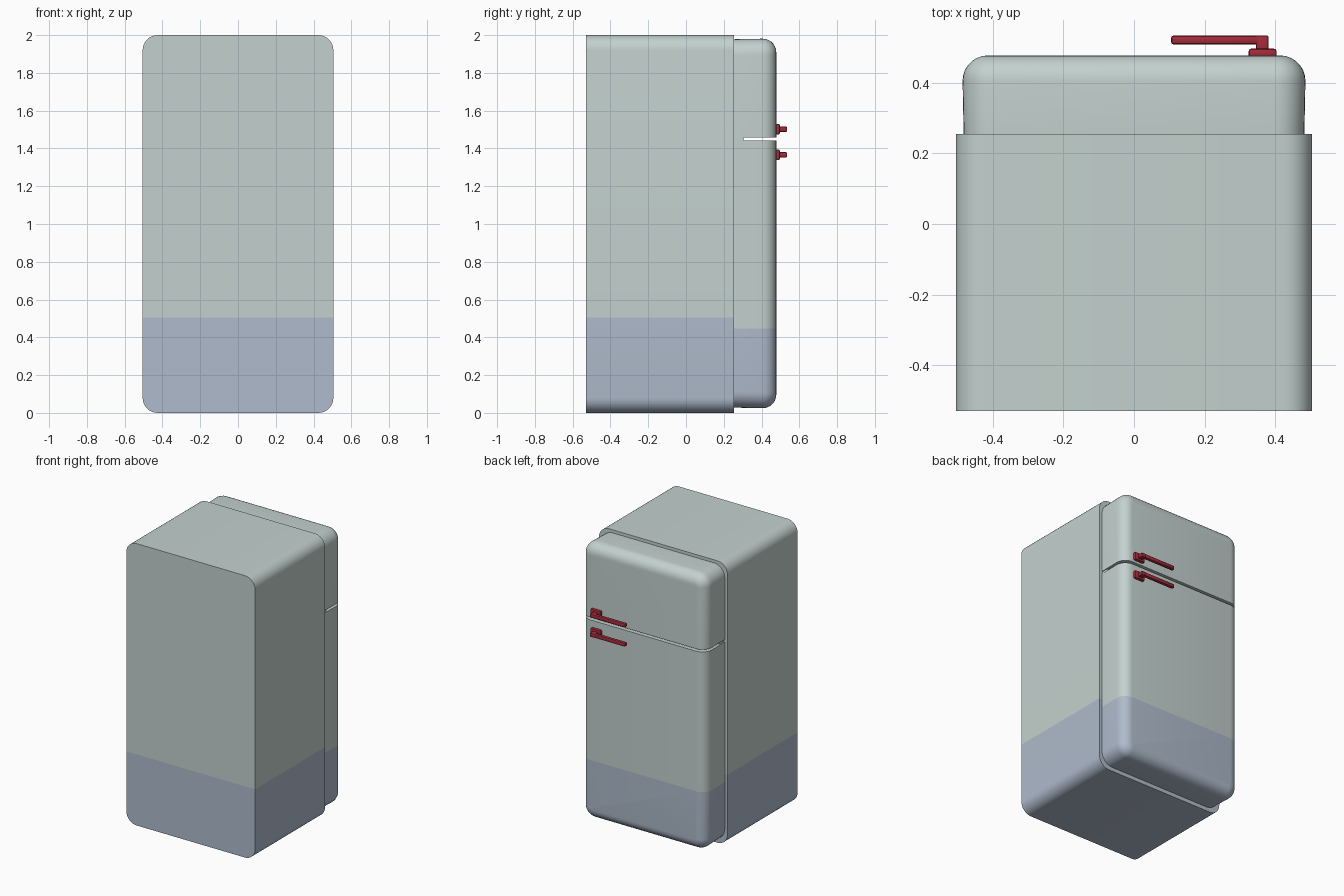
import bpy, bmesh, math

if "Cube" in bpy.data.objects:
    bpy.data.objects.remove(bpy.data.objects["Cube"])


def mat(name, rgb):
    m = bpy.data.materials.new(name)
    m.diffuse_color = (*rgb, 1)
    m.use_nodes = True
    m.node_tree.nodes["Principled BSDF"].inputs["Base Color"].default_value = m.diffuse_color
    return m


sage = mat("pale_sage", (0.55, 0.64, 0.62))
blue = mat("grey_blue", (0.43, 0.50, 0.605))
red = mat("dark_red", (0.37, 0.024, 0.042))


def finish(name, bm, mats, split=None):
    """Make the object; faces below the split height get the second colour."""
    if split:
        bmesh.ops.bisect_plane(bm, geom=bm.verts[:] + bm.edges[:] + bm.faces[:],
                               plane_co=(0, 0, split), plane_no=(0, 0, 1))
    bmesh.ops.recalc_face_normals(bm, faces=bm.faces[:])
    if split:
        for f in bm.faces:
            f.material_index = int(f.calc_center_median().z < split)
    me = bpy.data.meshes.new(name)
    bm.to_mesh(me)
    bm.free()
    for m in mats:
        me.materials.append(m)
    ob = bpy.data.objects.new(name, me)
    bpy.context.collection.objects.link(ob)
    bpy.ops.object.select_all(action='DESELECT')
    ob.select_set(True)
    bpy.context.view_layer.objects.active = ob
    bpy.ops.object.shade_smooth_by_angle(angle=math.radians(40))
    return ob


def rounded_loft(sections, zc, seg=8):
    """Stack rounded rectangles (y, half width, half height, radius) along y."""
    bm = bmesh.new()
    rings = []
    for y, hw, hh, r in sections:
        ring = []
        for k, (sx, sz) in enumerate([(1, 1), (-1, 1), (-1, -1), (1, -1)]):
            for i in range(seg + 1):
                a = math.pi / 2 * (k + i / seg)
                ring.append(bm.verts.new((sx * (hw - r) + r * math.cos(a), y,
                                          zc + sz * (hh - r) + r * math.sin(a))))
        rings.append(ring)
    n = len(rings[0])
    for a, b in zip(rings, rings[1:]):
        for i in range(n):
            j = (i + 1) % n
            bm.faces.new((a[i], a[j], b[j], b[i]))
    bm.faces.new(rings[0])
    bm.faces.new(rings[-1])
    return bm


# cabinet
bm = rounded_loft([(-0.53, 0.505, 1.0, 0.08), (0.255, 0.505, 1.0, 0.08)], 1.0)
finish("cabinet", bm, [sage, blue], split=0.505)


# doors: one rounded slab, cut into two along the gap
def door(name, cut, direction, split=None):
    sec = [(0.255, 0.483, 0.975, 0.085)]
    R = 0.072
    for i in range(8):
        a = math.pi / 2 * i / 7
        d = R * (1 - math.cos(a))
        sec.append((0.478 - R + R * math.sin(a), 0.486 - d, 0.978 - d, 0.085 - d))
    bm = rounded_loft(sec, 1.003)
    res = bmesh.ops.bisect_plane(bm, geom=bm.verts[:] + bm.edges[:] + bm.faces[:],
                                 plane_co=(0, 0, cut), plane_no=(0, 0, direction),
                                 clear_outer=True)
    edges = [e for e in res['geom_cut'] if isinstance(e, bmesh.types.BMEdge)]
    bmesh.ops.contextual_create(bm, geom=edges)
    finish(name, bm, [sage, blue] if split else [sage], split)


door("freezer_door", 1.458, -1)
door("fridge_door", 1.441, 1, split=0.447)


def add_box(bm, lo, hi, bevel=0):
    vs = bmesh.ops.create_cube(bm, size=1)['verts']
    for v in vs:
        for i in range(3):
            v.co[i] = (lo[i] + hi[i]) / 2 + v.co[i] * (hi[i] - lo[i])
    if bevel:
        edges = list({e for v in vs for e in v.link_edges})
        bmesh.ops.bevel(bm, geom=edges, offset=bevel, segments=2, profile=0.5, affect='EDGES')


# strip at the back of the gap between the doors
bm = bmesh.new()
add_box(bm, (-0.478, 0.25, 1.438), (0.478, 0.305, 1.461))
finish("divider_strip", bm, [sage])

# handles: mounting plate, stem and bar
for name, z in (("freezer_handle", 1.502), ("fridge_handle", 1.366)):
    bm = bmesh.new()
    add_box(bm, (0.325, 0.470, z - 0.028), (0.404, 0.497, z + 0.028), 0.007)
    add_box(bm, (0.346, 0.485, z - 0.014), (0.381, 0.535, z + 0.014), 0.005)
    add_box(bm, (0.105, 0.509, z - 0.014), (0.379, 0.534, z + 0.014), 0.007)
    finish(name, bm, [red])
